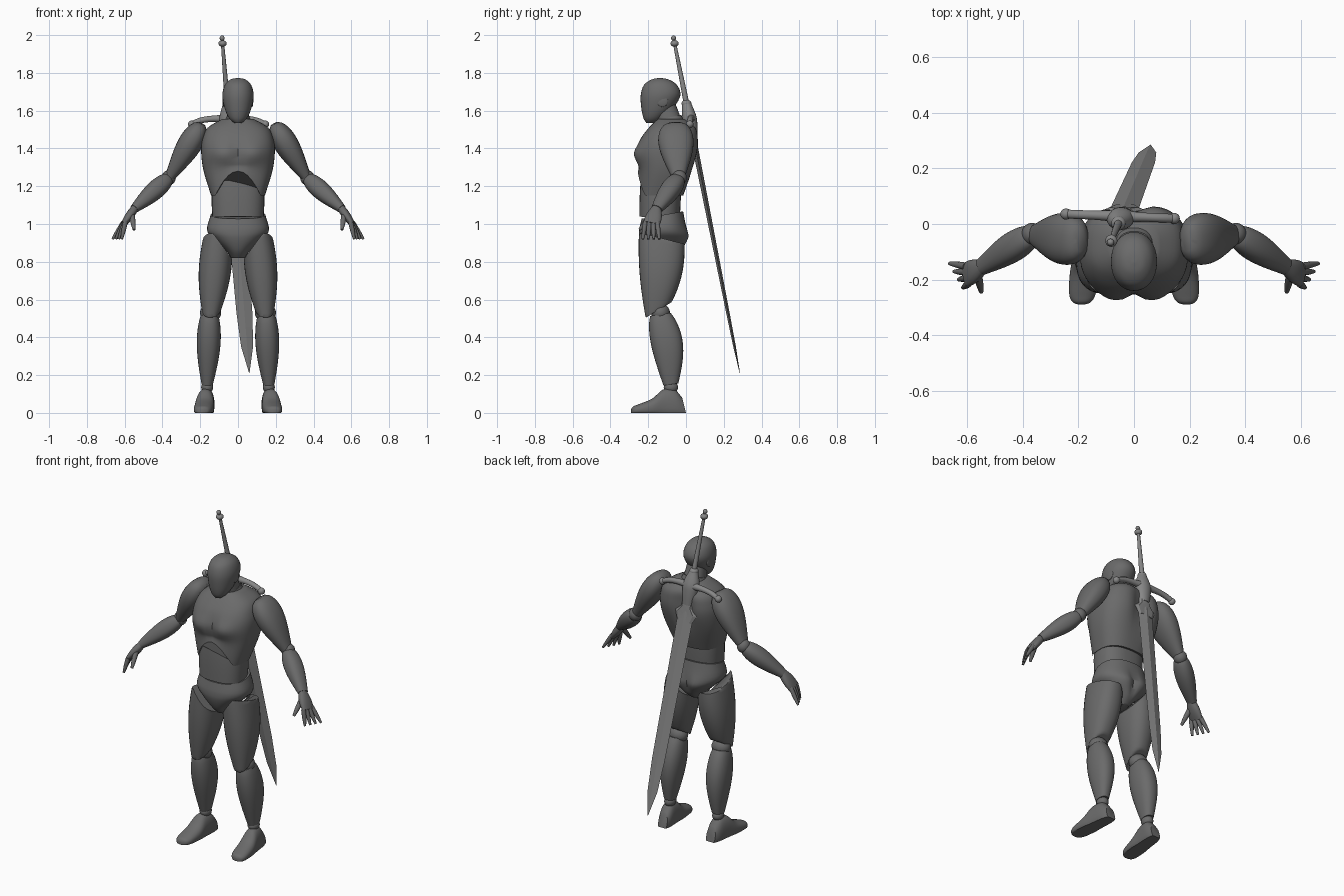
import bpy, bmesh, math
from mathutils import Vector, Matrix

cube = bpy.data.objects.get("Cube")
if cube:
    bpy.data.objects.remove(cube)


def material(name, value):
    mat = bpy.data.materials.new(name)
    mat.use_nodes = True
    color = (value, value, value, 1)
    mat.diffuse_color = color
    mat.node_tree.nodes["Principled BSDF"].inputs["Base Color"].default_value = color
    return mat


BODY = material("dark_grey", .145)
STEEL = material("steel_grey", .24)


def finish(name, bm, mat, mirror, angle=40):
    """Turn a bmesh into one object, or a left and right pair."""
    sides = (("left_", 1), ("right_", -1)) if mirror else (("", 1),)
    for prefix, sign in sides:
        copy = bm.copy()
        bmesh.ops.scale(copy, vec=(sign, 1, 1), verts=copy.verts)
        bmesh.ops.recalc_face_normals(copy, faces=copy.faces)
        mesh = bpy.data.meshes.new(prefix + name)
        copy.to_mesh(mesh)
        copy.free()
        mesh.materials.append(mat)
        mesh.polygons.foreach_set("use_smooth", [True] * len(mesh.polygons))
        mesh.set_sharp_from_angle(angle=math.radians(angle))
        bpy.context.collection.objects.link(bpy.data.objects.new(prefix + name, mesh))
    bm.free()


def spline(rows, steps=5):
    """Catmull-Rom interpolation between section rows."""
    out = []
    last = len(rows) - 1
    for i in range(last):
        before, start, end, after = (rows[min(max(i + k, 0), last)] for k in (-1, 0, 1, 2))
        for j in range(steps):
            t = j / steps
            out.append([q + t / 2 * (r - p + t * (2 * p - 5 * q + 4 * r - s
                        + t * (3 * (q - r) + s - p)))
                        for p, q, r, s in zip(before, start, end, after)])
    return out + [rows[last]]


def loft(name, rows, mat=BODY, axis=(0, 0, 1), mirror=False, shape=None,
         power=2.3, sides=32, angle=40):
    """Skin sections (x, y, z, half width, half depth) set across an axis."""
    along = Vector(axis).normalized()
    ref = Vector((0, 0, 1)) if abs(along.y) > .9 else Vector((0, 1, 0))
    depth = (ref - along * ref.dot(along)).normalized()
    width = depth.cross(along)
    bm = bmesh.new()
    rings = []
    for x, y, z, half_width, half_depth in rows:
        ring = []
        for k in range(sides):
            turn = math.tau * k / sides
            c, s = math.cos(turn), math.sin(turn)
            co = Vector((x, y, z))
            co += width * half_width * math.copysign(abs(c) ** (2 / power), c)
            co += depth * half_depth * math.copysign(abs(s) ** (2 / power), s)
            if shape:
                shape(co)
            ring.append(bm.verts.new(co))
        rings.append(ring)
    for lower, upper in zip(rings, rings[1:]):
        for k in range(sides):
            n = (k + 1) % sides
            bm.faces.new((lower[k], lower[n], upper[n], upper[k]))
    bm.faces.new(rings[0])
    bm.faces.new(rings[-1])
    finish(name, bm, mat, mirror, angle)


def upright(name, rows, **options):
    """Central body part from sections (z, y, half width, half depth)."""
    loft(name, [(0, y, z, w, d) for z, y, w, d in spline(rows)], **options)


def limb(name, start, end, start_size, end_size, swell, peak=1, bow=0, rings=20, **options):
    """Part between two points, swelling like a muscle; bow pushes its middle back."""
    a, b = Vector(start), Vector(end)
    first, last, extra = Vector(start_size), Vector(end_size), Vector(swell)
    rows = []
    for i in range(rings + 1):
        t = i / rings
        size = first.lerp(last, t) + extra * math.sin(math.pi * t ** peak)
        center = a.lerp(b, t) + Vector((0, bow * math.sin(math.pi * t), 0))
        rows.append((*center, *size))
    loft(name, rows, axis=b - a, **options)


def ball(name, center, size, mat=BODY, mirror=False):
    bm = bmesh.new()
    matrix = Matrix.Translation(center) @ Matrix.Diagonal((*size, 1))
    bmesh.ops.create_uvsphere(bm, u_segments=24, v_segments=14, radius=1, matrix=matrix)
    finish(name, bm, mat, mirror)


def bump(distance, width):
    return math.exp(-(distance / width) ** 2)


# Head and neck
upright("head", [(1.535, -.185, .02, .025), (1.56, -.175, .047, .05),
                 (1.61, -.153, .07, .083), (1.68, -.135, .083, .105),
                 (1.735, -.135, .07, .088), (1.765, -.137, .04, .045),
                 (1.773, -.138, .004, .004)], power=2.1)
ball("ear_disc", (.074, -.125, 1.65), (.007, .03, .03), mirror=True)
limb("neck", (0, -.07, 1.48), (0, -.12, 1.65), (.07, .07), (.05, .055), (0, 0))
limb("collar", (0, -.077, 1.53), (0, -.085, 1.565), (.076, .07), (.062, .06), (0, 0))


# Torso
def chest_shape(v):
    if v.y < -.1:
        arch = max(0, 1 - (v.x / .12) ** 2)
        v.z += .13 * arch * min(1, max(0, (1.32 - v.z) / .17))
        pec = bump(abs(v.x) - .08, .065) * bump(v.z - 1.37, .05)
        v.y += .012 * bump(v.x, .02) * bump(v.z - 1.38, .07) - .022 * pec
    else:
        v.y -= .04 * bump(v.x + .02, .06) * bump(v.z - 1.42, .12)


upright("chest", [(1.15, -.135, .142, .12), (1.28, -.108, .182, .142),
                  (1.38, -.096, .195, .162), (1.45, -.085, .188, .156),
                  (1.51, -.07, .16, .127), (1.555, -.075, .085, .075)],
        shape=chest_shape, power=2.6, sides=48)
limb("abdomen", (0, -.14, 1.035), (0, -.13, 1.32), (.136, .107), (.13, .1), (.007, .005),
     power=2.5)


def pelvis_shape(v):
    # Waistband dips at the front, and the buttocks part at the back
    v.z -= .045 * min(1, max(0, -v.y * 4)) * max(0, v.z - .97) * 10
    if v.y > -.1:
        v.y += .012 * bump(abs(v.x) - .06, .05) * bump(v.z - .94, .05)
        v.y -= .015 * bump(v.x, .02) * bump(v.z - .92, .06)


upright("pelvis", [(1.07, -.125, .145, .11), (.97, -.123, .164, .125),
                   (.92, -.12, .13, .125), (.86, -.12, .065, .1),
                   (.82, -.125, .035, .06)], shape=pelvis_shape, sides=40)


# Legs
def thigh_shape(v):
    # Slanted hip cut on top, and a higher cut behind the knee
    v.z = min(v.z, .935 + (v.x - .12) * 1.35, .955 - (v.y + .25) * .25)
    v.z = max(v.z, .5 + (v.y + .22) * .6)


limb("thigh", (.102, -.13, .97), (.147, -.17, .49), (.072, .12), (.036, .042),
     swell=(.03, .03), bow=.015, rings=30, mirror=True, shape=thigh_shape)
ball("knee_joint", (.145, -.135, .53), (.056, .05, .05), mirror=True)
limb("shin", (.15, -.135, .52), (.163, -.08, .15), (.045, .055), (.03, .04),
     swell=(.024, .035), peak=.8, bow=.012, mirror=True)
ball("ankle_joint", (.163, -.08, .135), (.032, .038, .032), mirror=True)


def foot_shape(v):
    # Flat sole, and a heel that leans forward as it rises
    v.z = max(v.z, 0)
    v.y -= .25 * v.z * max(0, 1 + v.y * 7)


# Foot sections are (y, half width, height)
foot = [(0, .03, .08), (-.04, .042, .125), (-.12, .047, .122),
        (-.18, .052, .075), (-.25, .048, .046), (-.28, .034, .034), (-.29, .012, .02)]
loft("foot", [(.163 - .09 * y, y, h * .35, w, h * .65) for y, w, h in spline(foot)],
     axis=(0, -1, 0), mirror=True, shape=foot_shape)

# Arms
limb("upper_arm", (.19, -.06, 1.53), (.36, -.04, 1.25), (.02, .04), (.027, .035),
     swell=(.042, .055), peak=.63, mirror=True)
ball("elbow_joint", (.367, -.036, 1.245), (.038, .04, .04), mirror=True)
limb("forearm", (.37, -.04, 1.24), (.55, -.155, 1.08), (.03, .035), (.023, .03),
     swell=(.022, .02), peak=.7, mirror=True)

# Hands
limb("palm", (.545, -.155, 1.085), (.605, -.183, 1), (.02, .024), (.015, .044),
     swell=(.005, .008), rings=8, mirror=True)


def finger(name, base, tip, radius):
    start, end, swell = ((radius * part,) * 2 for part in (1, .5, .15))
    limb(name, base, tip, start, end, swell, rings=8, mirror=True, sides=12, power=2)


for i, label in enumerate(("little", "ring", "middle", "index")):
    finger(label + "_finger", (.605 - .003 * i, -.152 - .021 * i, 1.01),
           (.664 - .016 * i, -.142 - .029 * i, .92), .013)
finger("thumb", (.562, -.185, 1.05), (.55, -.245, .97), .015)

# Sword slung on the back; t runs from the pommel to the tip
TOP, TIP = Vector((-.085, -.068, 1.995)), Vector((.06, .285, .21))


def sword_part(name, profile, **options):
    """Blade section from rows (t, half width, half thickness)."""
    rows = [(*TOP.lerp(TIP, t), w, h) for t, w, h in profile]
    loft(name, rows, mat=STEEL, axis=TIP - TOP, power=2, **options)


def sword_ball(name, t, radius, height):
    ball(name, TOP.lerp(TIP, t), (radius, radius, height), mat=STEEL)


sword_ball("pommel_button", .006, .013, .014)
sword_ball("pommel", .022, .022, .017)
sword_part("grip", ((.01, .008, .008), (.2, .015, .015)), sides=16)
sword_ball("grip_collar", .2, .026, .02)
sword_part("guard_block", spline(((.2, .024, .024), (.24, .048, .038), (.27, .045, .034),
                                  (.31, .03, .02))))

# Crossguard arms droop towards their knobbed ends
arms = []
for i in range(-10, 11):
    reach = i / 10
    arms.append((.195 * reach - .05, .028 - .008 * reach, 1.558 - .03 * reach ** 4,
                 *(.016 + .006 * bump(reach, .3),) * 2))
loft("crossguard", arms, mat=STEEL, axis=(1, 0, 0), power=2, sides=16)
for label, end in (("right", arms[0]), ("left", arms[-1])):
    ball(label + "_guard_knob", end[:3], (.02, .02, .02), mat=STEEL)

sword_part("ricasso", ((.28, .034, .018), (.32, .04, .018), (.338, .073, .012),
                       (.365, .05, .012)), sides=8, angle=20)
sword_part("blade", ((.33, .052, .015), (.82, .042, .009), (.92, .032, .007),
                     (1, .001, .001)), sides=4, angle=10)
